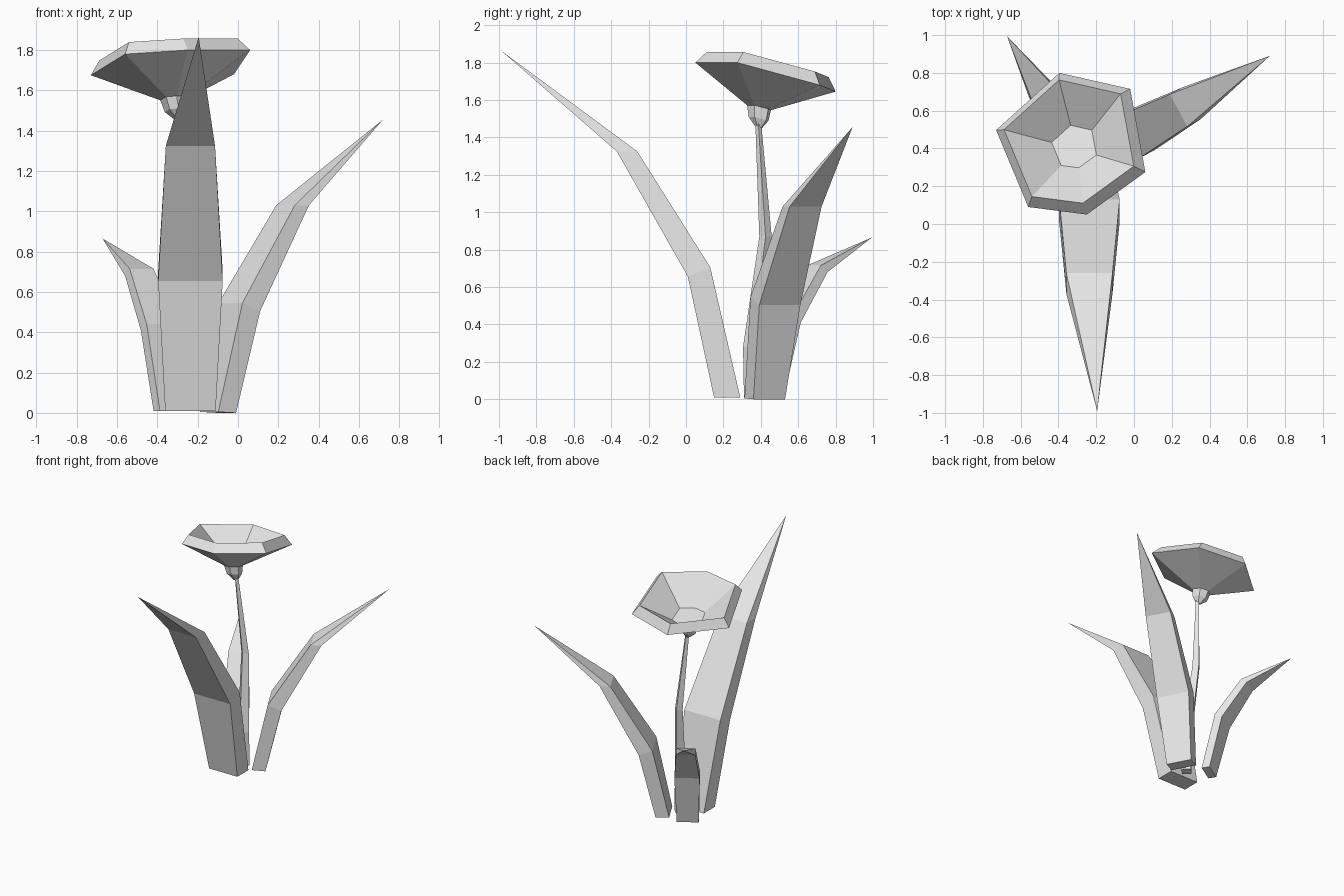
import bpy
import bmesh
from math import sin, cos, pi, radians
from mathutils import Vector

cube = bpy.data.objects.get("Cube")
if cube:
    bpy.data.objects.remove(cube, do_unlink=True)

# One plain colour for the whole plant
grey = bpy.data.materials.new("plain_grey")
grey.use_nodes = True
grey.diffuse_color = (0.8, 0.8, 0.8, 1)
bsdf = next(n for n in grey.node_tree.nodes if n.type == 'BSDF_PRINCIPLED')
bsdf.inputs["Base Color"].default_value = (0.8, 0.8, 0.8, 1)


def loft(name, rings):
    """Skin a list of point rings; a ring of one point closes to a tip."""
    bm = bmesh.new()
    loops = [[bm.verts.new(p) for p in ring] for ring in rings]
    for a, b in zip(loops, loops[1:]):
        n = len(a)
        for i in range(n):
            j = (i + 1) % n
            if len(b) == 1:
                bm.faces.new((a[i], a[j], b[0]))
            else:
                bm.faces.new((a[i], a[j], b[j], b[i]))
    for end in (loops[0], loops[-1]):
        if len(end) > 2:
            bm.faces.new(end)
    bmesh.ops.recalc_face_normals(bm, faces=bm.faces)
    mesh = bpy.data.meshes.new(name)
    bm.to_mesh(mesh)
    bm.free()
    mesh.materials.append(grey)
    obj = bpy.data.objects.new(name, mesh)
    bpy.context.collection.objects.link(obj)
    return obj


def leaf(name, origin, heading, sections, tip):
    """Sections: outer reach, outer height, inner reach, inner height, half width."""
    a = radians(heading)
    out = Vector((cos(a), sin(a), 0))
    side = Vector((-sin(a), cos(a), 0))
    base = Vector((*origin, 0))

    def at(reach, across, height):
        return base + out * reach + side * across + Vector((0, 0, height))

    rings = [[at(ro, -w, zo), at(ro, w, zo), at(ri, w, zi), at(ri, -w, zi)]
             for ro, zo, ri, zi, w in sections]
    loft(name, rings + [[at(*tip)]])


# Leaves
leaf("tall_front_leaf", (-0.236, 0.15), -90,
     [(0, 0.01, -0.14, 0.01, 0.125),
      (0.14, 0.655, 0.02, 0.705, 0.16),
      (0.52, 1.325, 0.41, 1.325, 0.122)], (1.14, 0.041, 1.865))
leaf("middle_left_leaf", (-0.055, 0.445), 28.3,
     [(0, 0, -0.10, 0.005, 0.096),
      (0.12, 0.505, 0.02, 0.545, 0.125),
      (0.41, 1.03, 0.33, 1.03, 0.097)], (0.893, 0.025, 1.455))
leaf("short_back_leaf", (-0.351, 0.48), 122,
     [(0, 0.01, -0.06, 0.01, 0.08),
      (0.10, 0.41, 0.045, 0.44, 0.092),
      (0.283, 0.68, 0.24, 0.715, 0.07)], (0.606, 0, 0.865))

# Thin bent stem
stem = [(-0.2, 0.36, 0.01, 0.05), (-0.2, 0.355, 0.28, 0.05),
        (-0.235, 0.425, 0.87, 0.033), (-0.285, 0.385, 1.5, 0.015)]
loft("stem", [[(x + r * cos(k * pi / 2), y + r * sin(k * pi / 2), z)
               for k in range(4)] for x, y, z, r in stem])

# Six-sided bowl flower: every ring is the rim, moved and scaled
rim = [Vector(p) for p in (
    (-0.395, 0.80, 1.645), (-0.02, 0.715, 1.68), (0.06, 0.275, 1.80),
    (-0.25, 0.05, 1.80), (-0.56, 0.09, 1.78), (-0.73, 0.497, 1.675))]
middle = sum(rim, Vector()) / len(rim)


def flower_ring(centre, scale):
    return [Vector(centre) + (p - middle) * scale for p in rim]


loft("flower", [
    flower_ring((-0.29, 0.388, 1.45), 0.04),     # neck foot
    flower_ring((-0.305, 0.385, 1.50), 0.14),    # neck
    flower_ring((-0.315, 0.387, 1.56), 0.17),    # throat
    rim,                                         # outer rim
    flower_ring((-0.328, 0.419, 1.796), 0.87),   # lip
    flower_ring((-0.312, 0.404, 1.62), 0.30),    # bowl floor
])
